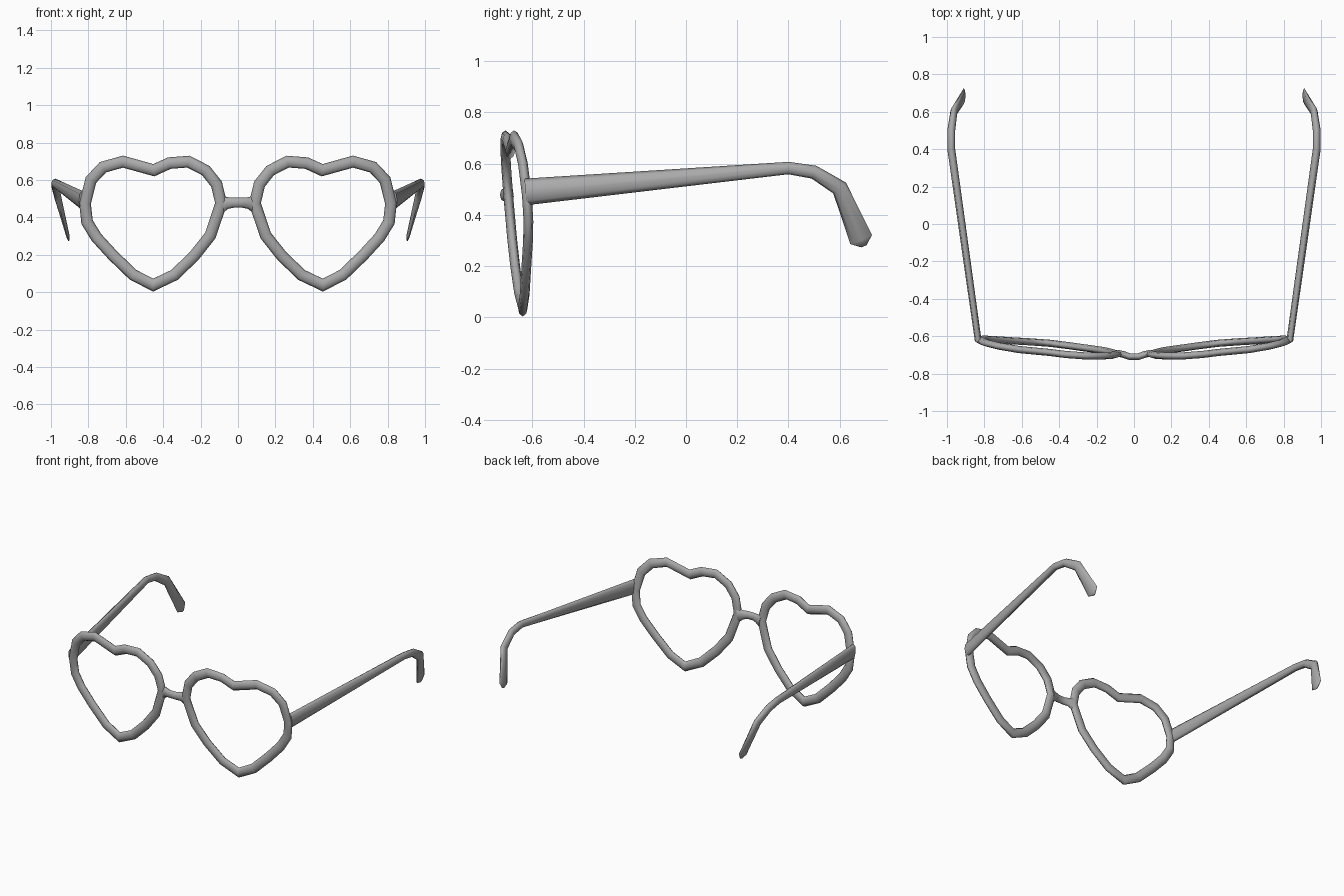
import bpy, bmesh, math
from mathutils import Vector

cube = bpy.data.objects.get("Cube")
if cube:
    bpy.data.objects.remove(cube)

grey = bpy.data.materials.new("frame grey")
grey.use_nodes = True
COLOR = (0.4, 0.4, 0.4, 1)
grey.diffuse_color = COLOR
grey.node_tree.nodes["Principled BSDF"].inputs["Base Color"].default_value = COLOR


def sweep(name, path, sizes, depth_axis, closed=False, mirror=False, sides=8):
    """Sweep an ellipse along a path; sizes are (across, depth) half widths."""
    pts = [Vector(p) for p in path]
    n = len(pts)
    bm = bmesh.new()
    rings = []
    for i, p in enumerate(pts):
        nxt = pts[(i + 1) % n] if closed or i < n - 1 else p
        prv = pts[i - 1] if closed or i > 0 else p
        ahead, behind = (nxt - p).normalized(), (p - prv).normalized()
        tangent = (ahead + behind).normalized()
        across = tangent.cross(Vector(depth_axis)).normalized()
        depth = across.cross(tangent)
        # widen the ring at corners so the thickness stays even
        mitre = 1 / max(tangent.dot(ahead if ahead.length else behind), 0.6)
        a, d = sizes[i]
        ring = []
        for k in range(sides):
            t = math.tau * k / sides
            ring.append(bm.verts.new(p + across * (a * mitre * math.cos(t))
                                     + depth * (d * math.sin(t))))
        rings.append(ring)
    for i in range(n if closed else n - 1):
        r, s = rings[i], rings[(i + 1) % n]
        for k in range(sides):
            j = (k + 1) % sides
            bm.faces.new((r[k], s[k], s[j], r[j]))
    if not closed:
        bm.faces.new(rings[0])
        bm.faces.new(rings[-1][::-1])
    mesh = bpy.data.meshes.new(name)
    bm.to_mesh(mesh)
    bm.free()
    mesh.materials.append(grey)
    obj = bpy.data.objects.new(name, mesh)
    bpy.context.collection.objects.link(obj)
    if mirror:
        mod = obj.modifiers.new("Mirror", 'MIRROR')
        mod.use_mirror_merge = False
    bpy.ops.object.select_all(action='DESELECT')
    obj.select_set(True)
    bpy.context.view_layer.objects.active = obj
    bpy.ops.object.shade_smooth_by_angle(angle=math.radians(80))


# Heart-shaped rims, wrapped back towards the hinges and tilted
heart = [(.453, .038), (.56, .092), (.67, .198), (.757, .293), (.807, .375), (.818, .475),
         (.786, .6), (.722, .668), (.615, .698), (.45, .652), (.367, .69), (.265, .698),
         (.172, .65), (.115, .578), (.09, .475), (.148, .303), (.235, .193), (.34, .092)]
rim_path = [(x, -.695 + .11 * x * x - .08 * (z - .475), z) for x, z in heart]
sweep("heart_rims", rim_path, [(.031, .019)] * len(heart), (0, 1, 0),
      closed=True, mirror=True)

# Bridge, flared where it meets the rims
half = [(.09, -.69, .472, .05), (.055, -.698, .477, .031), (.025, -.709, .479, .027)]
bridge = [(-x, y, z, h) for x, y, z, h in half] + [(x, y, z, h) for x, y, z, h in half[::-1]]
sweep("bridge", [b[:3] for b in bridge], [(b[3], .018) for b in bridge], (0, 1, 0))

# Temple arms with hooked ear tips
arm = [(.833, -.625, .49, .052, .018), (.977, .4, .583, .024, .021),
       (.977, .5, .567, .026, .021), (.963, .6, .505, .031, .019),
       (.91, .684, .304, .046, .009), (.905, .695, .278, .012, .004)]
sweep("temple_arms", [a[:3] for a in arm], [a[3:] for a in arm], (1, 0, 0), mirror=True)
